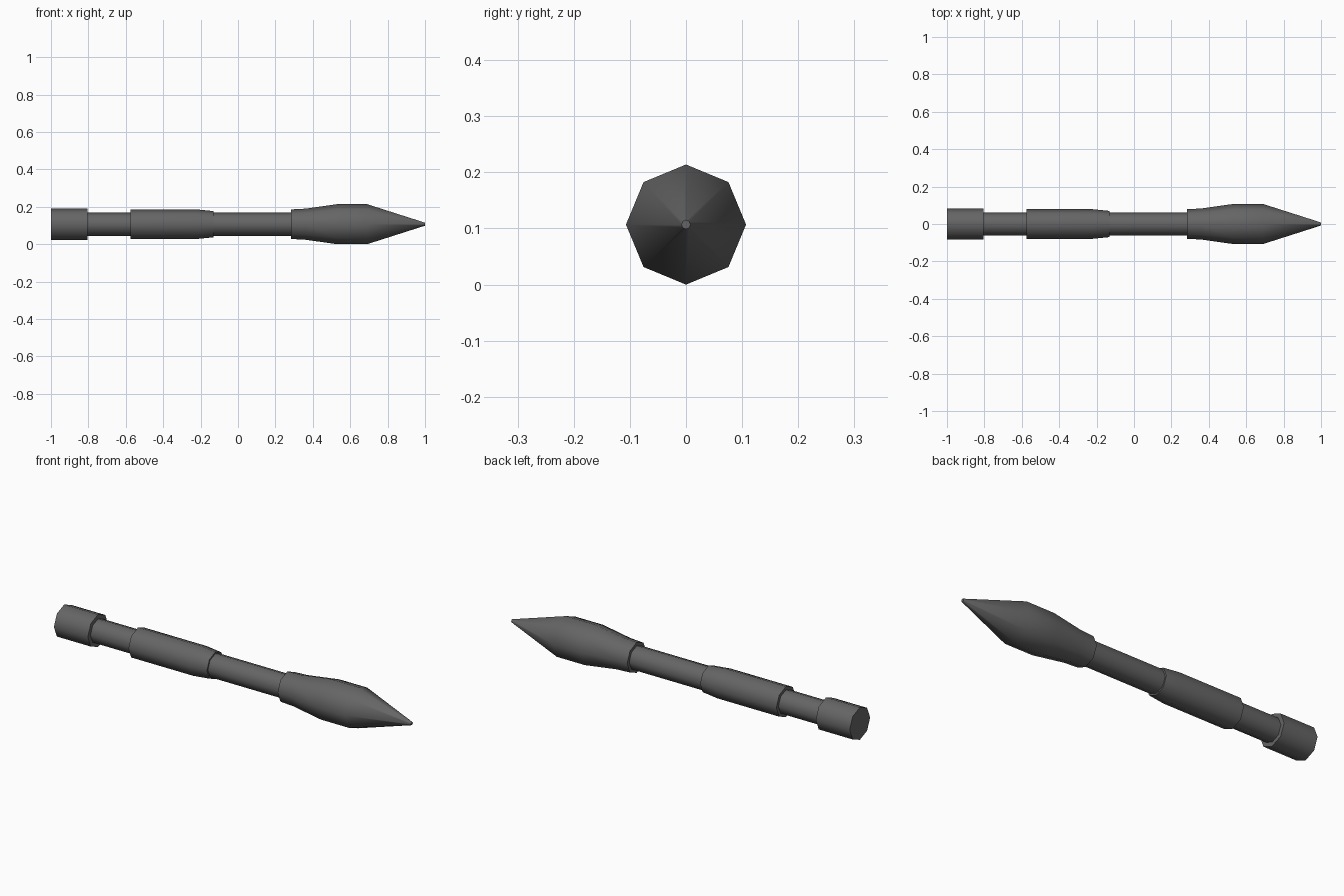
import bpy, bmesh, math

if "Cube" in bpy.data.objects:
    bpy.data.objects.remove(bpy.data.objects["Cube"])

SIDES = 8
AXIS_Z = 0.107

metal = bpy.data.materials.new("dark_grey")
metal.diffuse_color = (0.13, 0.13, 0.13, 1)
metal.use_nodes = True
metal.node_tree.nodes["Principled BSDF"].inputs["Base Color"].default_value = metal.diffuse_color


def lathe(name, profile):
    """Closed eight-sided part turned around the x axis from (x, radius) pairs."""
    bm = bmesh.new()
    rings = []
    for x, r in profile:
        ring = []
        for i in range(SIDES):
            a = 2 * math.pi * i / SIDES
            ring.append(bm.verts.new((x, r * math.cos(a), AXIS_Z + r * math.sin(a))))
        rings.append(ring)
    for a, b in zip(rings, rings[1:]):
        for i in range(SIDES):
            j = (i + 1) % SIDES
            bm.faces.new((a[i], a[j], b[j], b[i]))
    bm.faces.new(rings[0])
    bm.faces.new(rings[-1])
    bmesh.ops.recalc_face_normals(bm, faces=bm.faces)
    mesh = bpy.data.meshes.new(name)
    bm.to_mesh(mesh)
    bm.free()
    mesh.materials.append(metal)
    obj = bpy.data.objects.new(name, mesh)
    bpy.context.collection.objects.link(obj)
    bpy.ops.object.select_all(action='DESELECT')
    obj.select_set(True)
    bpy.context.view_layer.objects.active = obj
    bpy.ops.object.shade_smooth_by_angle(angle=math.radians(50))
    return obj


# thin tube running through all the other parts
lathe("shaft", [(-0.9, 0.062), (0.35, 0.062)])
# cap at the rear end
lathe("tail_cap", [(-1.0, 0.084), (-0.805, 0.084)])
# thicker middle sleeve, tapering slightly at the front
lathe("sleeve", [(-0.575, 0.079), (-0.22, 0.079), (-0.13, 0.070)])
# pointed head with a collar
lathe("head", [(0.283, 0.079), (0.36, 0.083), (0.53, 0.107),
               (0.69, 0.107), (1.0, 0.008)])
